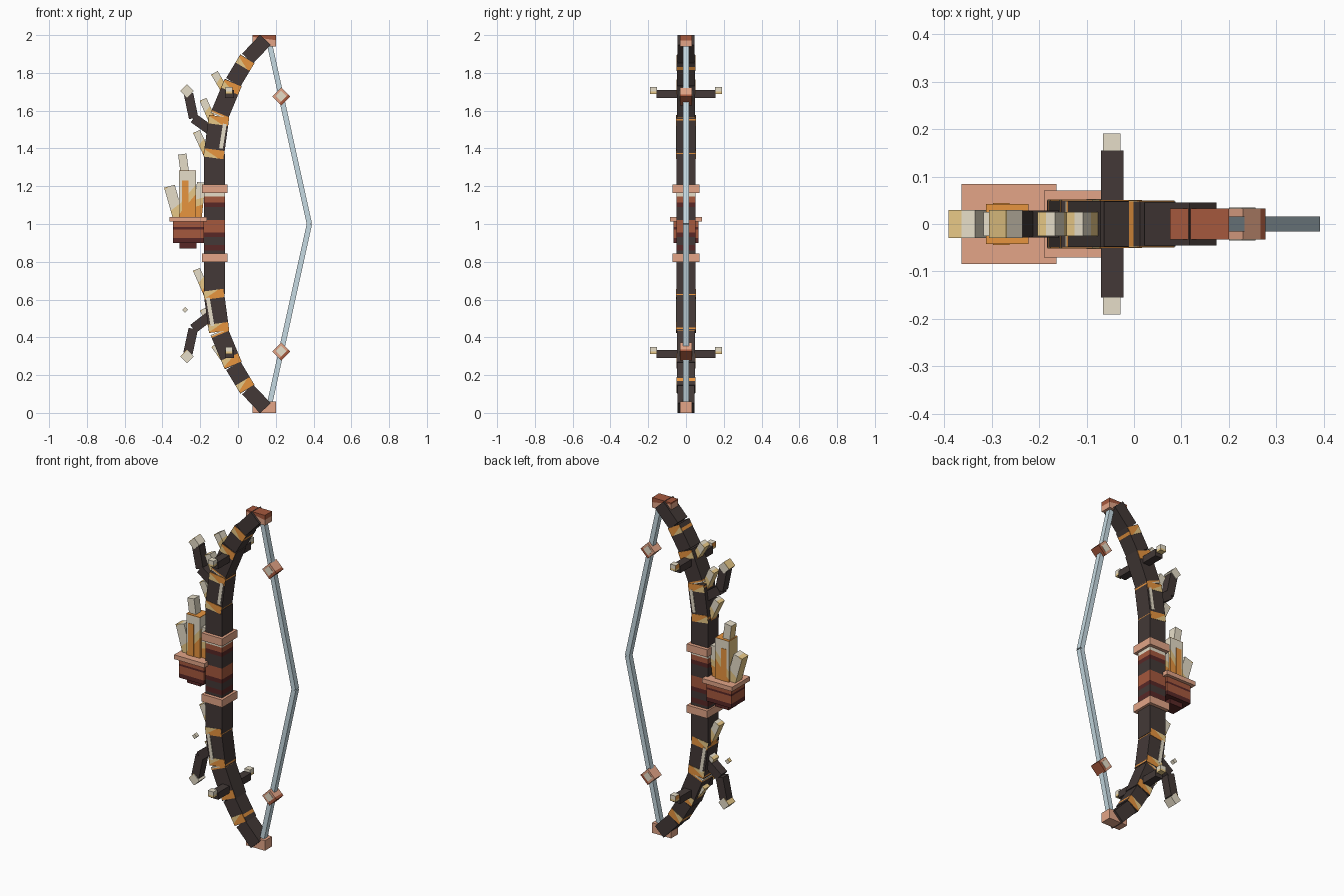
import bpy, bmesh, math
from mathutils import Vector

if "Cube" in bpy.data.objects:
    bpy.data.objects.remove(bpy.data.objects["Cube"], do_unlink=True)


def material(name, hexa):
    rgb = [int(hexa[i:i + 2], 16) / 255 for i in (0, 2, 4)]
    col = [c / 12.92 if c < 0.04 else ((c + 0.055) / 1.055) ** 2.4 for c in rgb] + [1]
    m = bpy.data.materials.new(name)
    m.use_nodes = True
    m.diffuse_color = col
    bsdf = m.node_tree.nodes["Principled BSDF"]
    bsdf.inputs["Base Color"].default_value = col
    bsdf.inputs["Roughness"].default_value = 0.9
    return m


BARK = material("dark bark", "433937")
ORANGE = material("amber orange", "E8953F")
GOLD = material("pale gold", "EBCB88")
CREAM = material("bone cream", "E6DDC8")
SALMON = material("light copper", "E3A587")
RUST = material("rust", "A5583D")
MAROON = material("dark maroon", "582726")
STEEL = material("string grey", "C6DAE2")


def beam(name, a, b, width, depth, layers, slant=0.0, y=0.0, outer=None):
    """Box running from a to b in the xz plane. layers lists (end fraction, material).
    outer is an optional material for the face on the box's own -x side."""
    a, b = Vector((a[0], y, a[1])), Vector((b[0], y, b[1]))
    d = b - a
    length = d.length
    bm = bmesh.new()
    bmesh.ops.create_cube(bm, size=1)
    for v in bm.verts:
        v.co = (v.co.x * width, v.co.y * depth, (v.co.z + 0.5) * length)
    if not isinstance(layers, list):
        layers = [(1, layers)]
    for frac, _ in layers[:-1]:
        bmesh.ops.bisect_plane(bm, geom=bm.verts[:] + bm.edges[:] + bm.faces[:],
                               plane_co=(0, 0, frac * length), plane_no=(slant, 0, 1))
    bmesh.ops.recalc_face_normals(bm, faces=bm.faces[:])
    bm.normal_update()
    # colour each face by the layer its centre falls in
    for f in bm.faces:
        c = f.calc_center_median()
        t = (c.z + slant * c.x) / length
        f.material_index = next((i for i, l in enumerate(layers) if t <= l[0]), len(layers) - 1)
        if outer and f.normal.x < -0.5 and layers[f.material_index][1] == CREAM:
            f.material_index = len(layers)
    mesh = bpy.data.meshes.new(name)
    bm.to_mesh(mesh)
    bm.free()
    for _, m in layers:
        mesh.materials.append(m)
    if outer:
        mesh.materials.append(outer)
    ob = bpy.data.objects.new(name, mesh)
    ob.location = a
    ob.rotation_euler.y = math.atan2(d.x, d.z)
    bpy.context.collection.objects.link(ob)


def diamond(name, x, z, size, depth, layers):
    """Block turned on its corner; layers run from upper left to lower right."""
    r = size / math.sqrt(8)
    beam(name, (x - r, z + r), (x + r, z - r), size, depth, layers)


# Grip with wrapped bands and two copper rings
grip_bands = [(0.86, BARK), (0.89, MAROON), (0.93, BARK), (0.955, MAROON), (1.02, RUST),
              (1.09, BARK), (1.115, MAROON), (1.145, RUST), (1.166, CREAM), (1.37, BARK)]
beam("grip", (-0.125, 0.63), (-0.125, 1.37), 0.11, 0.101,
     [((z - 0.63) / 0.74, m) for z, m in grip_bands])
for side, z in (("upper", 1.165), ("lower", 0.80)):
    beam(side + "_grip_ring", (-0.122, z), (-0.122, z + 0.045), 0.135, 0.142, SALMON)

# Limbs with thin rings, painted joint patches, string and end caps, mirrored about mid height
limb = [(-0.13, 0.35), (-0.10, 0.57), (-0.025, 0.75), (0.05, 0.875), (0.145, 0.975)]
rings = [
    [(0.1, BARK), (0.15, ORANGE), (0.93, BARK), (0.97, ORANGE), (1, BARK)],
    [(0.04, CREAM), (0.08, ORANGE), (1, BARK)],
    [(0.7, BARK), (0.82, ORANGE), (1, BARK)],
    BARK,
]
patches = [(0, 0.0, 0.2), (0, 0.8, 1.0), (1, 0.74, 0.98), (2, 0.66, 0.98)]
for side, s in (("upper", 1), ("lower", -1)):
    def at(p):
        return (p[0], 1 + s * p[1])

    for i in range(4):
        beam(f"{side}_limb_{i + 1}", at(limb[i]), at(limb[i + 1]), 0.108 - 0.01 * i,
             0.1 - 0.003 * i, rings[i])
    for n, (i, start, end) in enumerate(patches):
        p, q = Vector(limb[i]), Vector(limb[i + 1])
        beam(f"{side}_joint_patch_{n + 1}", at(p.lerp(q, start)), at(p.lerp(q, end)),
             0.105 - 0.01 * i, 0.104 - 0.003 * i, [(0.3, GOLD), (1, ORANGE)], slant=0.5 * s)
    beam(side + "_end_cap", at((0.138, 0.94)), at((0.138, 1.0)), 0.125, 0.066,
         [(0.7, SALMON), (1.4, RUST)] if s > 0 else SALMON, slant=0.15)
    beam(side + "_string", at((0.17, 0.94)), at((0.378, 0.0)), 0.028, 0.032, STEEL)
    z = 1 + s * 0.675
    diamond(side + "_string_bead", 0.23, z, 0.067, 0.066, [(0.78, SALMON), (1, RUST)])
    diamond(side + "_bead_inlay", 0.228, z + 0.002, 0.04, 0.07, CREAM)

    # Cross twig with a pale tip at each end
    z = 1 + s * 0.688
    beam(side + "_cross_twig", (-0.046, z - 0.021), (-0.046, z + 0.021), 0.048, 0.31, BARK)
    for tip, y in (("front", -0.172), ("back", 0.172)):
        zc = z + 0.019
        beam(f"{side}_{tip}_twig_tip", (-0.047, zc - 0.018), (-0.047, zc + 0.018), 0.037, 0.037,
             [(0.35, GOLD), (1, CREAM)], y=y, outer=ORANGE)

# Pale streaks down the limbs
beam("upper_streak", (-0.090, 1.40), (-0.070, 1.53), 0.02, 0.106, CREAM)
beam("lower_streak", (-0.160, 0.61), (-0.135, 0.46), 0.02, 0.106, CREAM)

# Forked side branches with pale tips
branches = {"upper": [(-0.13, 1.485), (-0.235, 1.56), (-0.262, 1.69)],
            "lower": [(-0.14, 0.52), (-0.237, 0.445), (-0.265, 0.315)]}
for side, (root, elbow, end) in branches.items():
    beam(side + "_branch_root", root, elbow, 0.052, 0.056, BARK)
    beam(side + "_branch_end", elbow, end, 0.05, 0.052, BARK)
    diamond(side + "_branch_tip", -0.27, 1.705 if side == "upper" else 0.298, 0.05, 0.06,
            [(0.06, GOLD), (1, CREAM)])
diamond("floating_chip", -0.28, 0.545, 0.022, 0.022, [(0.1, GOLD), (1, CREAM)])

# Thorns leaning off the outer edge
thorns = [((-0.145, 1.33), (-0.22, 1.49)), ((-0.12, 1.51), (-0.185, 1.66)),
          ((-0.06, 1.69), (-0.125, 1.80)), ((-0.15, 0.60), (-0.22, 0.76)),
          ((-0.13, 0.45), (-0.185, 0.55)), ((-0.06, 0.27), (-0.125, 0.36))]
for i, (a, b) in enumerate(thorns):
    beam(f"thorn_{i + 1}", a, b, 0.04, 0.05,
         [(0.4, ORANGE), (0.65, GOLD), (1, CREAM), (1.1, GOLD)], slant=-0.5, outer=GOLD)

# Crystal holder
beam("holder_rim", (-0.263, 1.012), (-0.263, 1.038), 0.2, 0.168, SALMON)
beam("holder_body", (-0.262, 0.9), (-0.262, 1.015), 0.165, 0.13,
     [(0.22, MAROON), (0.62, RUST), (0.72, MAROON), (1, RUST)])
beam("holder_foot", (-0.265, 0.87), (-0.265, 0.905), 0.09, 0.08, MAROON)

# Crystal cluster
beam("main_crystal", (-0.267, 1.03), (-0.267, 1.28), 0.09, 0.084,
     [(0.3, ORANGE), (0.5, GOLD), (1.3, CREAM)], slant=-1.2, outer=GOLD)
beam("main_crystal_top", (-0.267, 1.278), (-0.267, 1.282), 0.09, 0.084, ORANGE)
beam("crystal_flame", (-0.28, 1.035), (-0.28, 1.23), 0.035, 0.088, ORANGE)
beam("top_crystal", (-0.28, 1.26), (-0.295, 1.37), 0.045, 0.05, CREAM, outer=GOLD)
beam("left_crystal", (-0.315, 1.03), (-0.363, 1.2), 0.058, 0.06,
     [(0.35, GOLD), (1, CREAM), (1.1, GOLD)], slant=-0.4, outer=GOLD)
beam("right_crystal", (-0.215, 1.03), (-0.195, 1.22), 0.045, 0.056,
     [(0.35, ORANGE), (0.55, GOLD), (1.1, CREAM)], slant=-0.4)
